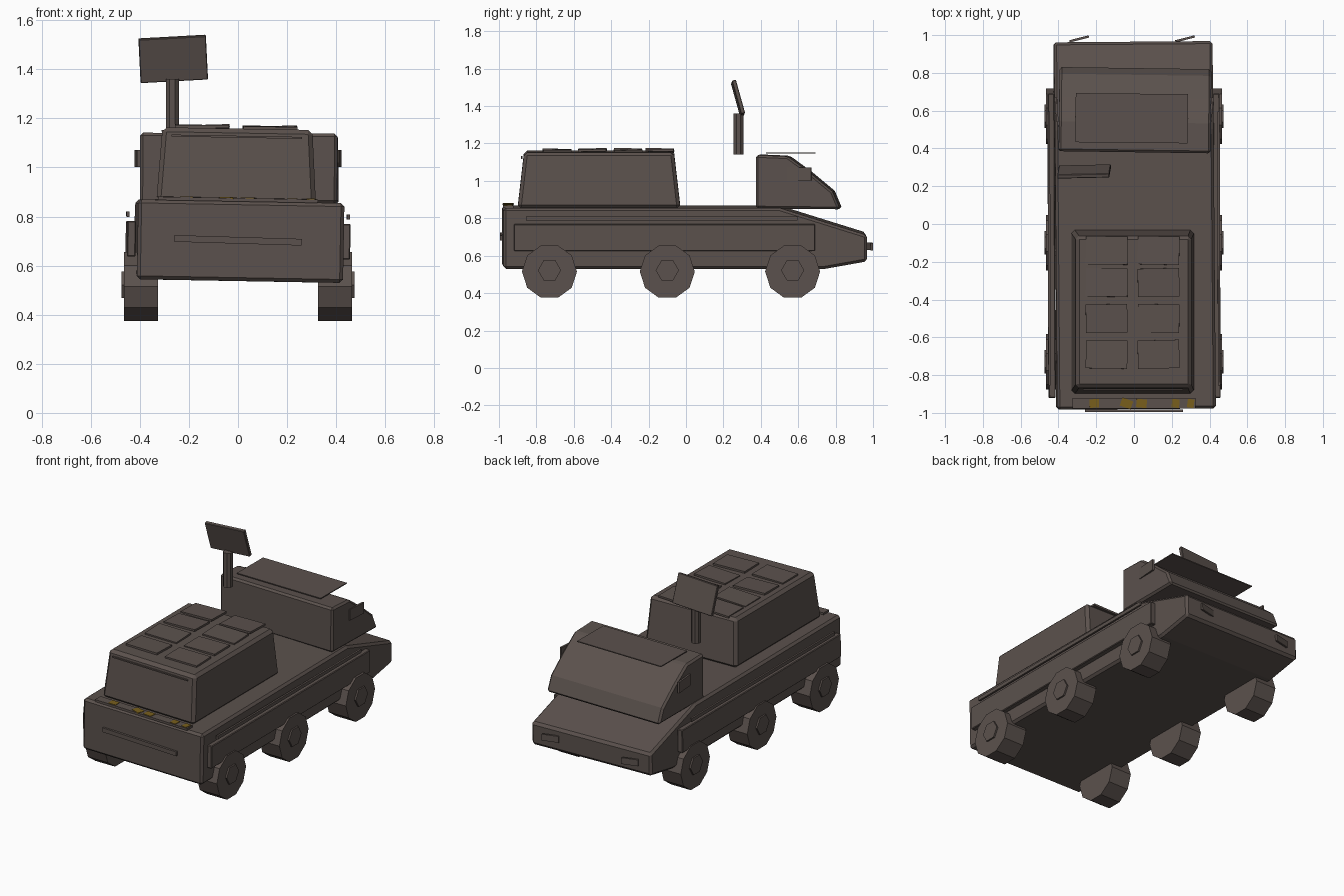
import bpy, bmesh, random
from math import pi
from mathutils import Matrix, Euler

random.seed(4)
if "Cube" in bpy.data.objects:
    bpy.data.objects.remove(bpy.data.objects["Cube"], do_unlink=True)


def material(name, rgb):
    m = bpy.data.materials.new(name)
    m.use_nodes = True
    m.diffuse_color = (*rgb, 1)
    m.node_tree.nodes["Principled BSDF"].inputs["Base Color"].default_value = (*rgb, 1)
    return m


BROWN = material("dark brown", (0.105, 0.083, 0.074))
AMBER = material("amber", (0.19, 0.115, 0.012))


def finish(name, bm, mat=BROWN, loc=(0, 0, 0), rot=(0, 0, 0), bevel=0):
    bmesh.ops.recalc_face_normals(bm, faces=bm.faces)
    mesh = bpy.data.meshes.new(name)
    bm.to_mesh(mesh)
    bm.free()
    mesh.materials.append(mat)
    ob = bpy.data.objects.new(name, mesh)
    bpy.context.collection.objects.link(ob)
    ob.location, ob.rotation_euler = loc, rot
    if bevel:
        mod = ob.modifiers.new("edge", "BEVEL")
        mod.width, mod.segments = bevel, 1
    return ob


def box(name, size, loc, rot=(0, 0, 0), mat=BROWN, bevel=0):
    bm = bmesh.new()
    bmesh.ops.create_cube(bm, size=1, matrix=Matrix.Diagonal((*size, 1)))
    return finish(name, bm, mat, loc, rot, bevel)


def extrusion(name, profile, half_width, loc=(0, 0, 0), rot=(0, 0, 0), bevel=0):
    """Side profile of (y, z) points, extruded across x."""
    bm = bmesh.new()
    face = bm.faces.new([bm.verts.new((-half_width, y, z)) for y, z in profile])
    out = bmesh.ops.extrude_face_region(bm, geom=[face])
    verts = [v for v in out["geom"] if isinstance(v, bmesh.types.BMVert)]
    bmesh.ops.translate(bm, verts=verts, vec=(2 * half_width, 0, 0))
    return finish(name, bm, BROWN, loc, rot, bevel)


def drum(name, sides, radius, depth, loc, rot):
    bm = bmesh.new()
    bmesh.ops.create_cone(bm, cap_ends=True, segments=sides,
                          radius1=radius, radius2=radius, depth=depth)
    return finish(name, bm, BROWN, loc, rot)


ROLL = 0.018

# Hull with wedge nose
extrusion("hull", [(-0.98, 0), (-0.98, 0.325), (0.5, 0.325), (0.965, 0.18),
                   (0.965, 0.04), (0.74, 0)],
          0.42, (0, 0, 0.537), (0, ROLL, 0.008), 0.014)

# Tapered cargo container
bm = bmesh.new()
bmesh.ops.create_cube(bm, size=1, matrix=Matrix.Diagonal((0.65, 0.87, 0.3, 1)))
for v in bm.verts:
    if v.co.z > 0:
        v.co.x *= 0.94
        v.co.y *= 0.92
finish("cargo_container", bm, BROWN, (-0.005, -0.465, 1.008), (0, ROLL, 0), 0.018)
box("container_trim", (0.53, 0.008, 0.008), (-0.005, -0.878, 1.125), (0, ROLL, 0))

# Loose roof pads in two columns
for col, x in enumerate((-0.145, 0.13)):
    for row, y in enumerate((-0.14, -0.31, -0.5, -0.69)):
        tilt = [random.uniform(-0.035, 0.035) for _ in range(3)]
        box(f"roof_pad_{col}_{row}", (0.22, 0.15, 0.012), (x, y, 1.163 - x * ROLL), tilt)

# Cab, roof plate and side plates
extrusion("cab", [(0.38, 0.855), (0.38, 1.14), (0.55, 1.133), (0.67, 1.045),
                  (0.79, 0.945), (0.83, 0.85)],
          0.402, (-0.008, 0, 0), (0, 0.005, -0.014), 0.012)
box("cab_roof_plate", (0.595, 0.26, 0.006), (-0.012, 0.56, 1.15), (0, 0, -0.01))
for side in (-1, 1):
    box("cab_side_plate", (0.012, 0.13, 0.07), (side * 0.41, 0.605, 1.036),
        (0, 0, -side * 0.08))

# Mast and tilted sign
drum("mast", 8, 0.029, 0.22, (-0.267, 0.28, 1.25), (0, 0, pi / 8))
box("mast_panel", (0.275, 0.022, 0.185), (-0.264, 0.278, 1.442), (0.27, -0.055, 0.02), bevel=0.003)

# Side skirts, rails, wheels and hubs
for side, label in ((-1, "right"), (1, "left")):
    lift = -side * 0.006
    box("side_skirt_" + label, (0.035, 1.61, 0.145), (side * 0.437, -0.115, 0.703 + lift),
        (0, ROLL, 0.004), bevel=0.004)
    box("side_rail_" + label, (0.012, 1.45, 0.022), (side * 0.449, -0.13, 0.804 + lift),
        (0, ROLL, 0.002))
    for i, y in enumerate((-0.73, -0.1, 0.57)):
        drum(f"wheel_{label}_{i}", 10, 0.147, 0.14, (side * 0.395, y, 0.515),
             (0, pi / 2, 0))
        drum(f"hub_{label}_{i}", 6, 0.062, 0.02, (side * 0.465, y, 0.522),
             (0, pi / 2, 0))

# End plates
box("front_bar", (0.52, 0.014, 0.027), (0, -0.988, 0.703), (0, 0.03, 0))
for x in (-0.29, 0.27):
    box("rear_lamp", (0.105, 0.012, 0.04), (x, 0.98, 0.65), (0, ROLL, 0.25))

# Ledge strip with amber warning marks
box("ledge_strip", (0.65, 0.055, 0.014), (0, -0.95, 0.868), (0, ROLL, 0))
for x, w in ((-0.21, 0.05), (-0.04, 0.06), (0.04, 0.055), (0.22, 0.04), (0.3, 0.035)):
    box("amber_mark", (w, 0.045, 0.006), (x, -0.95, 0.875 - x * ROLL),
        (0, ROLL, random.uniform(-0.4, 0.1)), AMBER)
